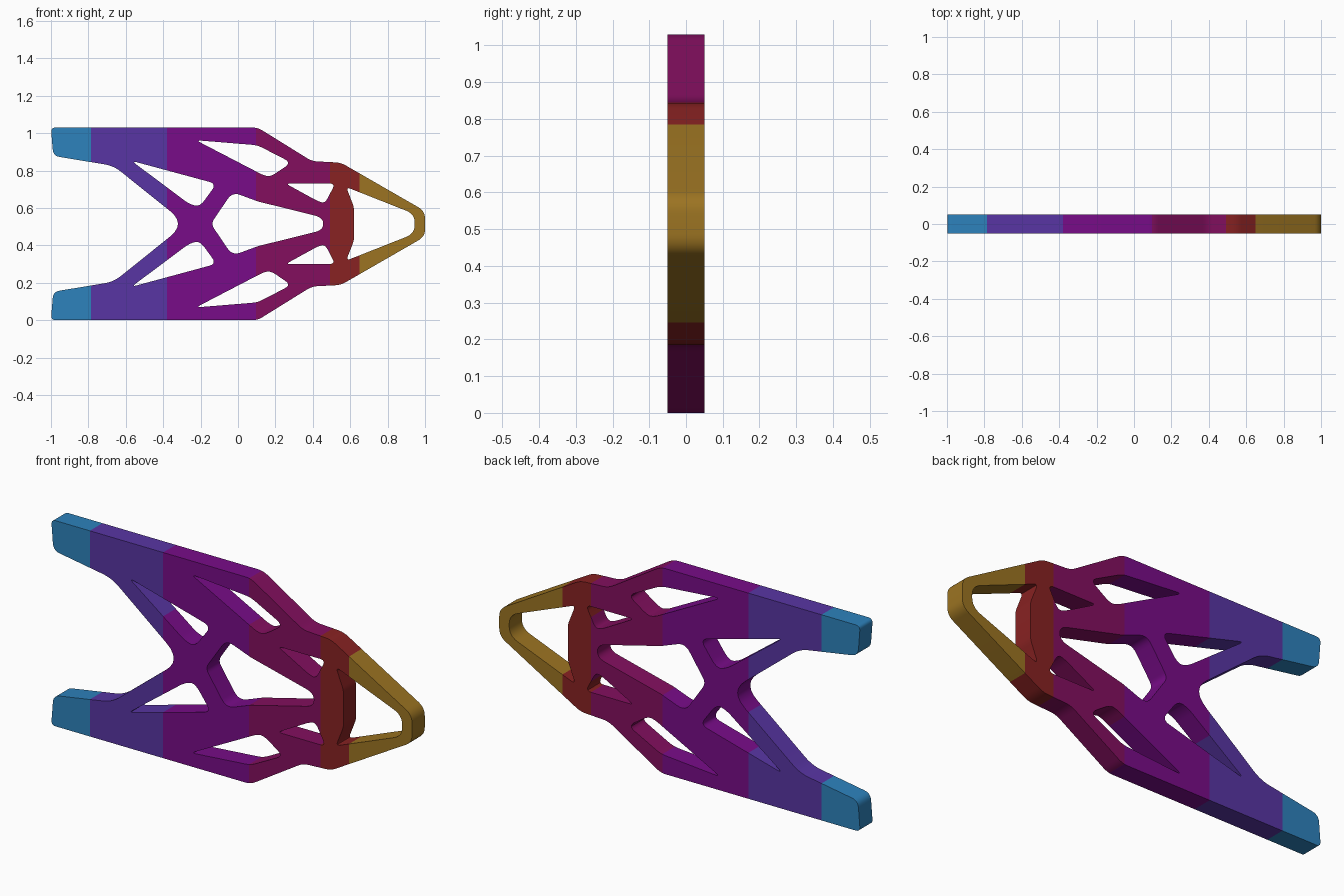
import bpy, bmesh, math
from mathutils import Vector

if "Cube" in bpy.data.objects:
    bpy.data.objects.remove(bpy.data.objects["Cube"])

MID = 0.515      # height of the mirror line
HALF = 0.05      # half thickness


def rounded(points, steps=6):
    """Closed 2D loop from (x, z, trim) corners, each softened by a small curve."""
    out = []
    n = len(points)
    for i, (x, z, d) in enumerate(points):
        p = Vector((x, z))
        if d == 0:
            out.append(p)
            continue
        a = Vector(points[i - 1][:2]) - p
        b = Vector(points[(i + 1) % n][:2]) - p
        s = p + a.normalized() * min(d, a.length * 0.45)
        e = p + b.normalized() * min(d, b.length * 0.45)
        for k in range(steps + 1):
            t = k / steps
            out.append(s * (1 - t) ** 2 + p * 2 * t * (1 - t) + e * t * t)
    return out


def flip(points):
    return [(x, 2 * MID - z, d) for x, z, d in reversed(points)]


def symmetric(points):
    """Complete an upper half loop; points on the mirror line are not repeated."""
    return points + [p for p in flip(points) if abs(p[1] - MID) > 1e-4]


# Outer outline, upper half, from the fork crotch round to the nose
outline = symmetric([
    (-0.278, MID, 0.11), (-0.665, 0.825, 0.05), (-0.988, 0.878, 0.035),
    (-1.0, 1.03, 0.025), (0.105, 1.03, 0.03), (0.395, 0.85, 0.03),
    (0.55, 0.842, 0.03), (1.0, 0.583, 0.04)])

# Windows on the mirror line
centre_window = symmetric([
    (-0.145, MID, 0.03), (-0.03, 0.685, 0.045), (0.105, 0.635, 0.01), (0.455, 0.548, 0.045)])
nose_window = symmetric([
    (0.62, 0.605, 0.02), (0.578, 0.712, 0.025), (0.945, 0.567, 0.05)])

# Windows that repeat above and below
side_windows = [
    [(-0.57, 0.852, 0.03), (-0.115, 0.729, 0.04), (-0.205, 0.605, 0.05), (-0.262, 0.622, 0.03)],
    [(-0.225, 0.962, 0.03), (0.105, 0.935, 0.03), (0.285, 0.842, 0.04),
     (0.175, 0.767, 0.04), (0.135, 0.775, 0.02)],
    [(0.255, 0.73, 0.025), (0.52, 0.73, 0.03), (0.465, 0.625, 0.03), (0.425, 0.637, 0.02)],
]

loops = [outline, centre_window, nose_window]
for w in side_windows:
    loops += [w, flip(w)]

# Fill the outline around the windows
bm = bmesh.new()
edges = []
for loop in loops:
    vs = [bm.verts.new((p.x, -HALF, p.y)) for p in rounded(loop)]
    edges += [bm.edges.new((vs[i - 1], vs[i])) for i in range(len(vs))]
bmesh.ops.triangle_fill(bm, use_beauty=True, use_dissolve=False, edges=edges, normal=(0, -1, 0))

# Cut the colour bands across the plate
bands = [-0.786, -0.38, 0.096, 0.492, 0.65]
for x in bands:
    bmesh.ops.bisect_plane(bm, geom=bm.verts[:] + bm.edges[:] + bm.faces[:],
                           plane_co=(x, 0, 0), plane_no=(1, 0, 0), dist=1e-5)

# Thicken into a plate
ext = bmesh.ops.extrude_face_region(bm, geom=bm.faces[:], use_keep_orig=True)
bmesh.ops.translate(bm, vec=(0, 2 * HALF, 0),
                    verts=[g for g in ext["geom"] if isinstance(g, bmesh.types.BMVert)])
bmesh.ops.recalc_face_normals(bm, faces=bm.faces[:])
for f in bm.faces:
    f.material_index = sum(f.calc_center_median().x > x for x in bands)

mesh = bpy.data.meshes.new("truss_plate")
bm.to_mesh(mesh)
bm.free()


def linear(c):
    c /= 255
    return c / 12.92 if c < 0.04045 else ((c + 0.055) / 1.055) ** 2.4


# One colour per band, left to right
for name, rgb in [("blue", (45, 130, 188)), ("indigo", (88, 53, 163)),
                  ("purple", (120, 12, 136)), ("magenta", (131, 15, 95)),
                  ("red", (136, 34, 34)), ("gold", (156, 116, 34))]:
    m = bpy.data.materials.new(name)
    m.diffuse_color = (*[linear(c) for c in rgb], 1)
    m.use_nodes = True
    m.node_tree.nodes["Principled BSDF"].inputs["Base Color"].default_value = m.diffuse_color
    mesh.materials.append(m)

plate = bpy.data.objects.new("truss_plate", mesh)
bpy.context.collection.objects.link(plate)
bpy.context.view_layer.objects.active = plate
plate.select_set(True)
bpy.ops.object.shade_smooth_by_angle(angle=math.radians(30))
